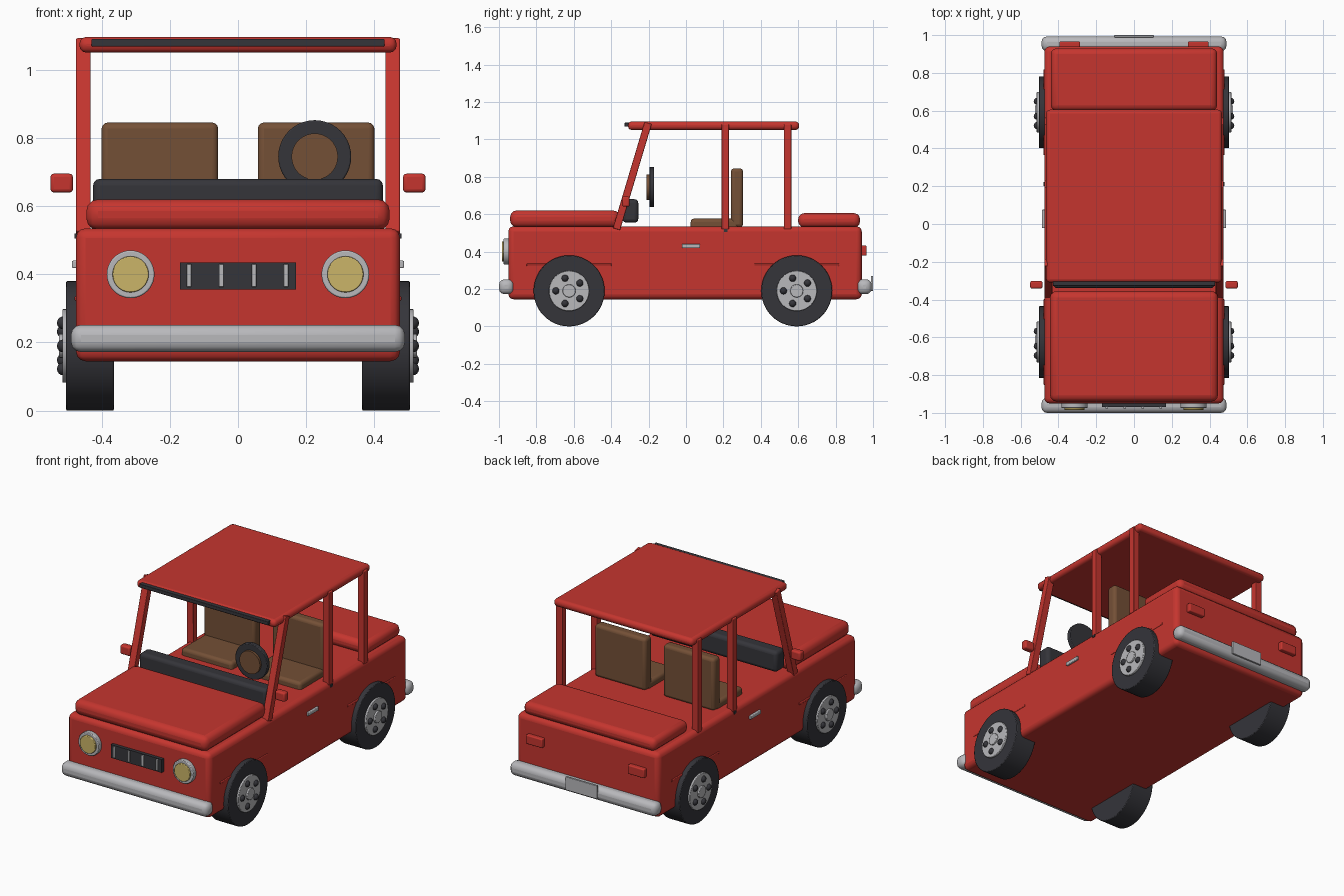
import bpy
import math
from mathutils import Vector

cube = bpy.data.objects.get("Cube")
if cube:
    bpy.data.objects.remove(cube, do_unlink=True)


def material(name, color):
    m = bpy.data.materials.new(name)
    m.use_nodes = True
    m.diffuse_color = (*color, 1)
    m.node_tree.nodes["Principled BSDF"].inputs["Base Color"].default_value = (*color, 1)
    return m


RED = material("red paint", (0.56, 0.036, 0.028))
DARK = material("dark rubber", (0.035, 0.035, 0.042))
METAL = material("light metal", (0.48, 0.48, 0.5))
BROWN = material("brown leather", (0.175, 0.08, 0.037))
LENS = material("yellow lens", (0.6, 0.46, 0.14))


def finish(name, mat, bevel=0, segments=3):
    ob = bpy.context.object
    ob.name = name
    ob.data.materials.append(mat)
    if bevel:
        mod = ob.modifiers.new("Rounded edges", "BEVEL")
        mod.width = bevel
        mod.segments = segments
        mod.limit_method = "ANGLE"
    bpy.ops.object.shade_smooth_by_angle(angle=math.radians(35))
    return ob


def box(name, mat, x, y, z, bevel=0, tilt=0):
    """Box from (min, max) ranges, optionally tilted about x."""
    lo, hi = Vector((x[0], y[0], z[0])), Vector((x[1], y[1], z[1]))
    bpy.ops.mesh.primitive_cube_add(size=1, location=(lo + hi) / 2)
    ob = bpy.context.object
    ob.scale = hi - lo
    bpy.ops.object.transform_apply(location=False, rotation=False, scale=True)
    ob.rotation_euler.x = tilt
    return finish(name, mat, bevel)


def disc(name, mat, center, radius, depth, axis="Y", bevel=0, sides=40):
    rot = (math.pi / 2, 0, 0) if axis == "Y" else (0, math.pi / 2, 0)
    bpy.ops.mesh.primitive_cylinder_add(vertices=sides, radius=radius, depth=depth,
                                        location=center, rotation=rot)
    return finish(name, mat, bevel, 2)


def wide(half):
    return (-half, half)


def side_range(s, a, b):
    return tuple(sorted((s * a, s * b)))


# Body shell, hood, rear deck and roof
box("body", RED, wide(0.475), (-0.95, 0.94), (0.145, 0.535), 0.028)
box("hood", RED, wide(0.445), (-0.94, -0.355), (0.53, 0.62), 0.035)
box("rear_deck", RED, wide(0.44), (0.6, 0.93), (0.53, 0.605), 0.03)
box("roof", RED, wide(0.465), (-0.31, 0.605), (1.05, 1.096), 0.02)
box("roof_visor", DARK, wide(0.43), (-0.328, -0.3), (1.068, 1.09), 0.003)

# Bumpers and rear plate
box("front_bumper", METAL, wide(0.49), (-1.0, -0.92), (0.172, 0.252), 0.03)
box("rear_bumper", METAL, wide(0.49), (0.915, 0.993), (0.172, 0.252), 0.03)
box("rear_plate", METAL, wide(0.105), (0.988, 1.0), (0.19, 0.27), 0.002)

# Grille
box("grille", DARK, wide(0.17), (-0.97, -0.94), (0.355, 0.435))
for x in (-0.144, -0.049, 0.047, 0.141):
    box("grille_bar", METAL, (x - 0.007, x + 0.007), (-0.977, -0.96), (0.363, 0.43), 0.002)

# Interior
box("dashboard", DARK, wide(0.425), (-0.34, -0.255), (0.555, 0.68), 0.02)
disc("steering_wheel_rim", DARK, (0.225, -0.183, 0.745), 0.107, 0.026, bevel=0.004)
disc("steering_wheel_center", BROWN, (0.225, -0.2, 0.745), 0.068, 0.02)

for s, side in ((1, "left"), (-1, "right")):
    # Seats
    box(side + "_seat_back", BROWN, side_range(s, 0.058, 0.4), (0.24, 0.305), (0.53, 0.845), 0.018)
    box(side + "_seat_cushion", BROWN, side_range(s, 0.058, 0.4), (0.025, 0.28), (0.5, 0.576), 0.018)

    # Roof pillars
    px = side_range(s, 0.432, 0.475)
    box(side + "_front_pillar", RED, px, (-0.307, -0.267), (0.508, 1.1), 0.004, -0.29)
    for part, y in (("middle", 0.21), ("rear", 0.543)):
        box(f"{side}_{part}_pillar", RED, px, (y - 0.02, y + 0.02), (0.52, 1.08), 0.004)

    # Mirror, door handle and latch
    box(side + "_mirror", RED, side_range(s, 0.484, 0.55), (-0.342, -0.302), (0.64, 0.695), 0.01)
    box(side + "_door_handle", METAL, side_range(s, 0.465, 0.487), (-0.022, 0.076), (0.418, 0.44), 0.004)
    box(side + "_door_latch", DARK, side_range(s, 0.465, 0.479), (0.202, 0.222), (0.505, 0.52))

    # Head and tail lamps
    disc(side + "_headlamp_rim", METAL, (s * 0.315, -0.955, 0.4), 0.07, 0.04, bevel=0.004)
    disc(side + "_headlamp_lens", LENS, (s * 0.315, -0.97, 0.4), 0.053, 0.03, bevel=0.003)
    box(side + "_tail_lamp", RED, side_range(s, 0.285, 0.395), (0.93, 0.966), (0.378, 0.432), 0.006)

    # Wheels with hubs, caps and lug nuts, under thin arch trims
    for end, y in (("front", -0.625), ("rear", 0.592)):
        name = f"{side}_{end}"
        box(name + "_arch_trim", RED, side_range(s, 0.45, 0.479), (y - 0.227, y + 0.227), (0.322, 0.336), 0.004)
        disc(name + "_tire", DARK, (s * 0.434, y, 0.19), 0.19, 0.14, "X", 0.004, 48)
        disc(name + "_hub", METAL, (s * 0.5, y, 0.19), 0.108, 0.03, "X", 0.003)
        disc(name + "_hub_cap", METAL, (s * 0.51, y, 0.19), 0.035, 0.03, "X", 0.003, 24)
        for i in range(5):
            a = math.pi + i * math.tau / 5
            bpy.ops.mesh.primitive_uv_sphere_add(
                segments=16, ring_count=8, radius=0.019,
                location=(s * 0.512, y + 0.071 * math.cos(a), 0.19 + 0.071 * math.sin(a)))
            finish(name + "_lug_nut", DARK)
